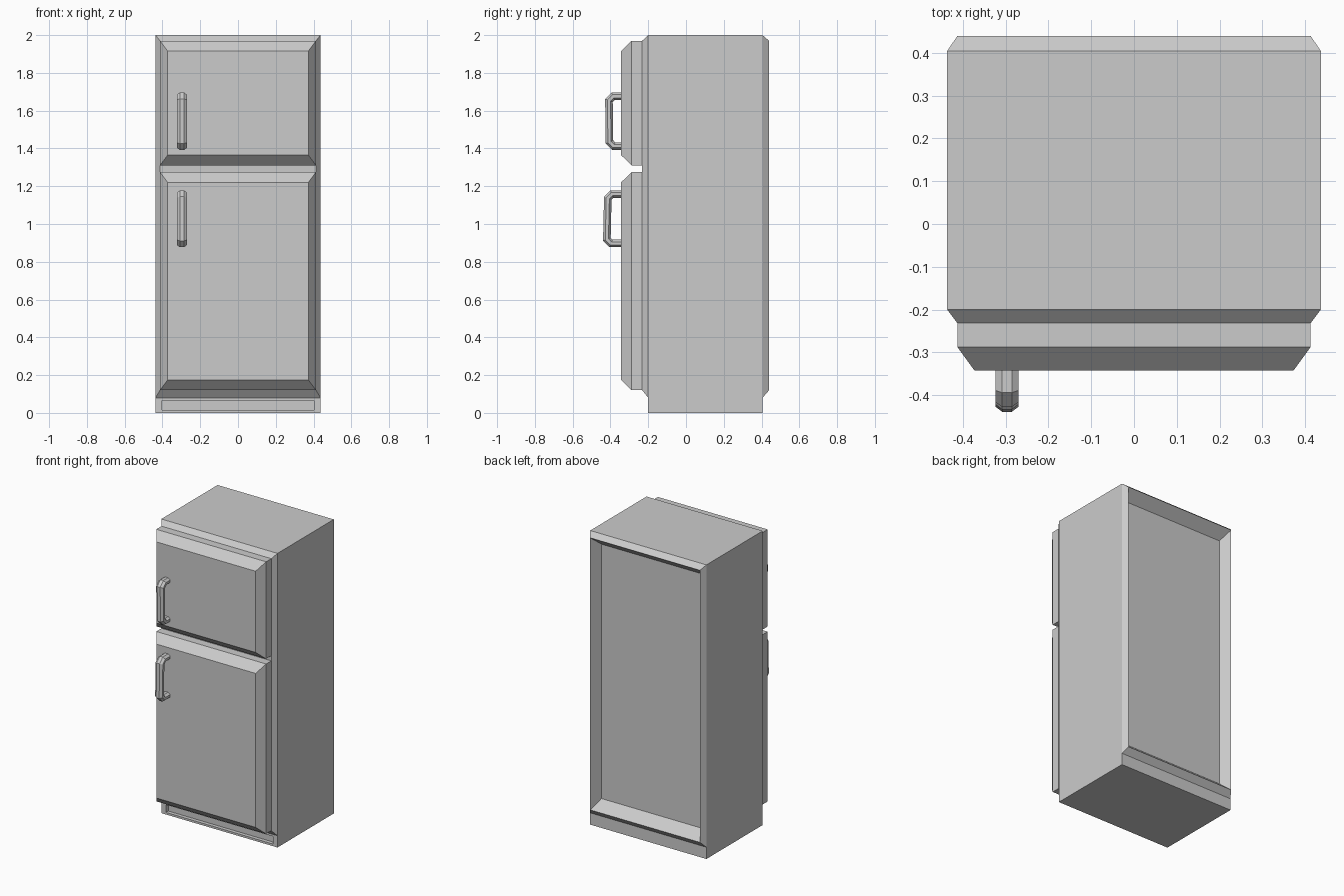
import bpy, bmesh
from math import cos, sin, pi
from mathutils import Vector

if "Cube" in bpy.data.objects:
    bpy.data.objects.remove(bpy.data.objects["Cube"])


def finish(bm, name):
    bmesh.ops.remove_doubles(bm, verts=bm.verts, dist=1e-5)
    bmesh.ops.dissolve_degenerate(bm, edges=bm.edges, dist=1e-5)
    bmesh.ops.recalc_face_normals(bm, faces=bm.faces)
    mesh = bpy.data.meshes.new(name)
    bm.to_mesh(mesh)
    bm.free()
    obj = bpy.data.objects.new(name, mesh)
    bpy.context.collection.objects.link(obj)
    return obj


def skin(bm, rings):
    """Join rings of points in order and cap both ends; return the side faces per step."""
    loops = [[bm.verts.new(p) for p in r] for r in rings]
    n = len(loops[0])
    steps = [[bm.faces.new((a[i], a[(i + 1) % n], b[(i + 1) % n], b[i])) for i in range(n)]
             for a, b in zip(loops, loops[1:])]
    bm.faces.new(loops[0])
    bm.faces.new(loops[-1][::-1])
    return steps


def rect(hx, z0, z1, y):
    return [(-hx, y, z0), (hx, y, z0), (hx, y, z1), (-hx, y, z1)]


# Cabinet: chamfered front, plinth step, chamfered back rim with sunken panel
bm = bmesh.new()
steps = skin(bm, [rect(.413, .12, 1.97, -.232),
                  rect(.437, .08, 2, -.2),
                  rect(.437, 0, 2, -.2),
                  rect(.437, 0, 2, .405),
                  rect(.437, .08, 2, .405),
                  rect(.413, .12, 1.97, .44),
                  rect(.377, .18, 1.91, .37)])
# Shallow slot in the plinth
kick = steps[1][0]
bm.normal_update()
bmesh.ops.inset_individual(bm, faces=[kick], thickness=.02)
for v in kick.verts:
    v.co.x *= .402 / abs(v.co.x) 
inner = bmesh.ops.extrude_face_region(bm, geom=[kick])["geom"]
bmesh.ops.translate(bm, vec=(0, .025, 0), verts=[g for g in inner if isinstance(g, bmesh.types.BMVert)])
if kick.is_valid:
    bm.faces.remove(kick)
finish(bm, "cabinet")


# Doors with bevelled fronts
def door(name, z0, z1):
    bm = bmesh.new()
    skin(bm, [rect(.413, z0, z1, -.232),
              rect(.413, z0, z1, -.288),
              rect(.373, z0 + .054, z1 - .054, -.343)])
    finish(bm, name)


door("freezer_door", 1.31, 1.97)
door("fridge_door", .12, 1.275)


# Handles: octagonal bar swept along a cut-corner bracket path
def handle(name, z0, z1, y_top, y_bottom, x=-.297, a=.027, b=.02, c=.022):
    path = [Vector(p) for p in [(-.34, z1), (y_top + c, z1), (y_top, z1 - c),
                                (y_bottom, z0 + c), (y_bottom + c, z0), (-.34, z0)]]
    k = 1 / cos(pi / 8)
    rings = []
    for i, p in enumerate(path):
        d0 = (p - path[i - 1]).normalized() if i else Vector((-1, 0))
        d1 = (path[i + 1] - p).normalized() if i < len(path) - 1 else Vector((1, 0))
        t = (d0 + d1).normalized()
        n = Vector((-t.y, t.x)) / t.dot(d0)
        ring = []
        for j in range(8):
            ang = (j + .5) * pi / 4
            q = p + n * (b * k * sin(ang))
            ring.append((x + a * k * cos(ang), q.x, q.y))
        rings.append(ring)
    bm = bmesh.new()
    skin(bm, rings)
    finish(bm, name)


handle("freezer_handle", 1.412, 1.676, -.408, -.405)
handle("fridge_handle", .897, 1.158, -.414, -.419)
